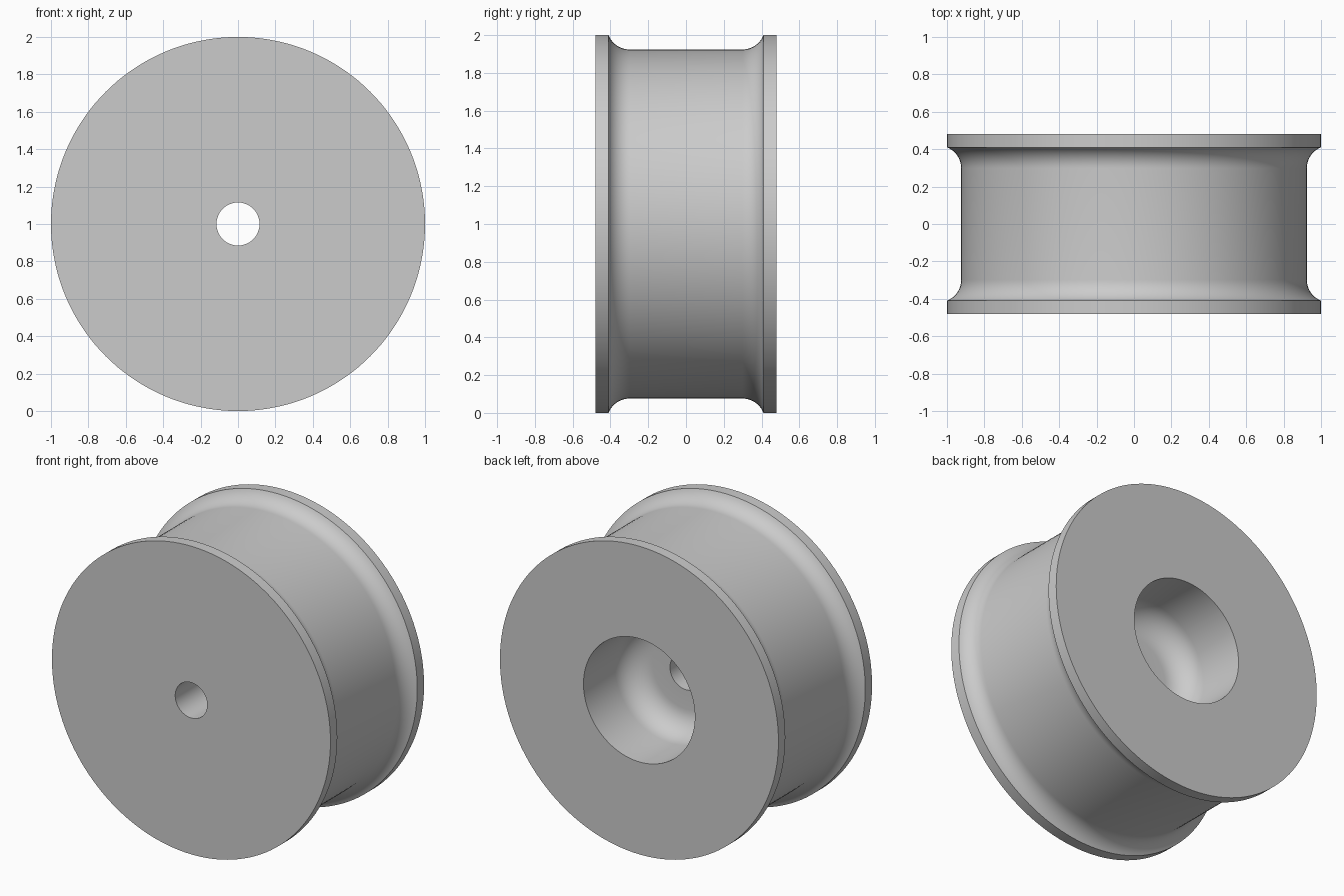
import bpy
import bmesh
from math import cos, sin, acos, pi, radians

cube = bpy.data.objects.get("Cube")
if cube:
    bpy.data.objects.remove(cube, do_unlink=True)

HALF_WIDTH = 0.48
FLANGE_Y = 0.41
RIM_R = 1.0
TREAD_R = 0.924
FILLET_R = 0.12
BORE_R = 0.115
POCKET_R = 0.4
POCKET_FLOOR = 0.0
POCKET_FILLET = 0.16
SEGMENTS = 144


def arc(r, y, radius, start, end, steps=10):
    """Points (radius from axle, y) along an arc."""
    angles = [start + (end - start) * i / steps for i in range(steps + 1)]
    return [(r + radius * cos(a), y + radius * sin(a)) for a in angles]


# Tread fillet, from the back flange down to the tread
sweep = acos(1 - (RIM_R - TREAD_R) / FILLET_R)
fillet_y = FLANGE_Y - FILLET_R * sin(sweep)
back_fillet = arc(TREAD_R + FILLET_R, fillet_y, FILLET_R, pi - sweep, pi)
front_fillet = [(r, -y) for r, y in reversed(back_fillet)]

# Rounded pocket floor, from the wall inwards
pocket_fillet = arc(POCKET_R - POCKET_FILLET, POCKET_FLOOR + POCKET_FILLET,
                    POCKET_FILLET, 0, -pi / 2)

# Closed half section: back rim, tread, front rim, bore, pocket
profile = [(RIM_R, HALF_WIDTH)] + back_fillet + front_fillet
profile += [(RIM_R, -HALF_WIDTH), (BORE_R, -HALF_WIDTH), (BORE_R, POCKET_FLOOR)]
profile += list(reversed(pocket_fillet)) + [(POCKET_R, HALF_WIDTH)]

# Revolve the section around the axle
bm = bmesh.new()
verts = [bm.verts.new((r, y, 0)) for r, y in profile]
edges = [bm.edges.new((v, verts[(i + 1) % len(verts)])) for i, v in enumerate(verts)]
bmesh.ops.spin(bm, geom=verts + edges, cent=(0, 0, 0), axis=(0, 1, 0),
               angle=2 * pi, steps=SEGMENTS, use_merge=False)
bmesh.ops.remove_doubles(bm, verts=bm.verts[:], dist=0.0001)
bmesh.ops.recalc_face_normals(bm, faces=bm.faces[:])
mesh = bpy.data.meshes.new("roller_wheel")
bm.to_mesh(mesh)
bm.free()

# Plain grey material
grey = bpy.data.materials.new("grey")
grey.use_nodes = True
colour = (0.6, 0.6, 0.6, 1)
grey.diffuse_color = colour
grey.node_tree.nodes["Principled BSDF"].inputs["Base Color"].default_value = colour
mesh.materials.append(grey)

wheel = bpy.data.objects.new("roller_wheel", mesh)
wheel.location.z = RIM_R
bpy.context.collection.objects.link(wheel)

# Smooth curves, crisp rims
bpy.ops.object.select_all(action='DESELECT')
wheel.select_set(True)
bpy.context.view_layer.objects.active = wheel
bpy.ops.object.shade_smooth_by_angle(angle=radians(30))
